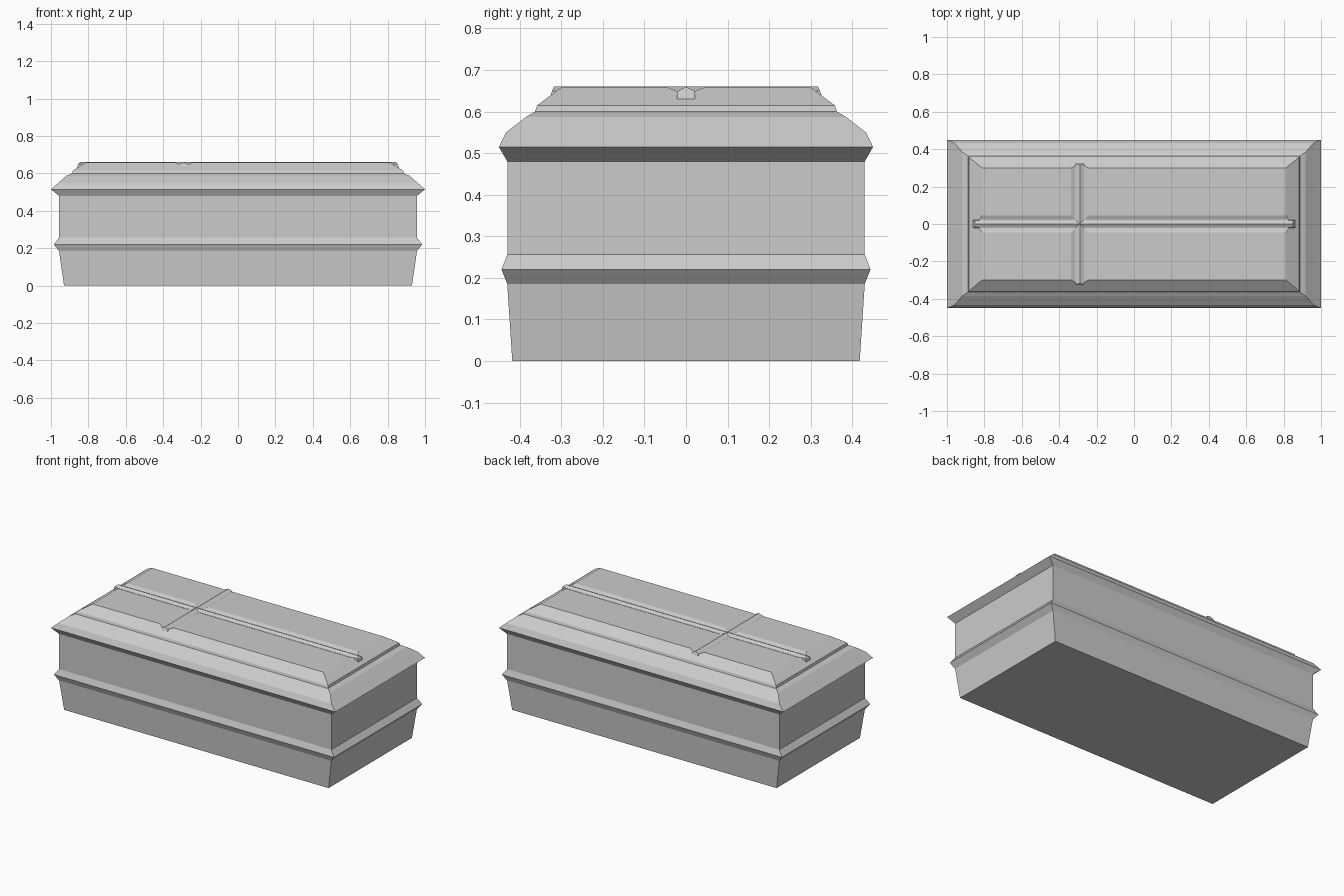
import bpy, bmesh

if "Cube" in bpy.data.objects:
    bpy.data.objects.remove(bpy.data.objects["Cube"])


def loft(name, rings, bottom=False, top=False):
    """Join rectangular rings (x0, x1, y0, y1, z) with flat faces."""
    bm = bmesh.new()
    loops = []
    for x0, x1, y0, y1, z in rings:
        loops.append([bm.verts.new(p) for p in
                      ((x0, y0, z), (x1, y0, z), (x1, y1, z), (x0, y1, z))])
    for a, b in zip(loops, loops[1:]):
        for i in range(4):
            j = (i + 1) % 4
            bm.faces.new((a[i], a[j], b[j], b[i]))
    if bottom:
        bm.faces.new(loops[0][::-1])
    if top:
        bm.faces.new(loops[-1])
    bmesh.ops.remove_doubles(bm, verts=bm.verts, dist=1e-5)
    me = bpy.data.meshes.new(name)
    bm.to_mesh(me)
    bm.free()
    ob = bpy.data.objects.new(name, me)
    bpy.context.collection.objects.link(ob)
    return ob


def centred(profile):
    return [(-x, x, -y, y, z) for x, y, z in profile]


# Chest: flared base, pointed waist moulding, upright wall, rim underside
loft("chest_body", centred([
    (0.93, 0.418, 0), (0.957, 0.43, 0.185), (0.985, 0.444, 0.22),
    (0.957, 0.43, 0.256), (0.957, 0.43, 0.48), (1.0, 0.45, 0.515)]),
    bottom=True)

# Lid: stepped rim rising to the raised top, ending at the groove floor
loft("lid", centred([
    (1.0, 0.45, 0.515), (0.96, 0.433, 0.55), (0.918, 0.385, 0.587),
    (0.887, 0.363, 0.60), (0.883, 0.358, 0.615), (0.826, 0.311, 0.65)]),
    top=True)

# Four raised panels between the arms of the cross
CX = -0.29
TOP, FLOOR = 0.659, 0.65
for side, s in (("front", -1), ("back", 1)):
    for end, lo, hi in (("left", (-0.826, -0.811), (CX - 0.026, CX - 0.046)),
                        ("right", (CX + 0.026, CX + 0.046), (0.826, 0.811))):
        rings = []
        for k, (inner, outer, z) in enumerate(((0.024, 0.311, FLOOR),
                                               (0.046, 0.299, TOP))):
            y0, y1 = sorted((s * inner, s * outer))
            rings.append((lo[k], hi[k], y0, y1, z))
        loft(f"lid_panel_{side}_{end}", rings, top=True)

# Cross: two ridged bars lying in the grooves
loft("cross_long_bar", [
    (-0.86, 0.86, -0.022, 0.022, 0.63), (-0.855, 0.855, -0.02, 0.02, FLOOR),
    (-0.845, 0.845, 0, 0, 0.66)])
loft("cross_short_bar", [
    (CX - 0.025, CX + 0.025, -0.33, 0.33, 0.63),
    (CX - 0.022, CX + 0.022, -0.322, 0.322, FLOOR),
    (CX, CX, -0.318, 0.318, 0.66)])
